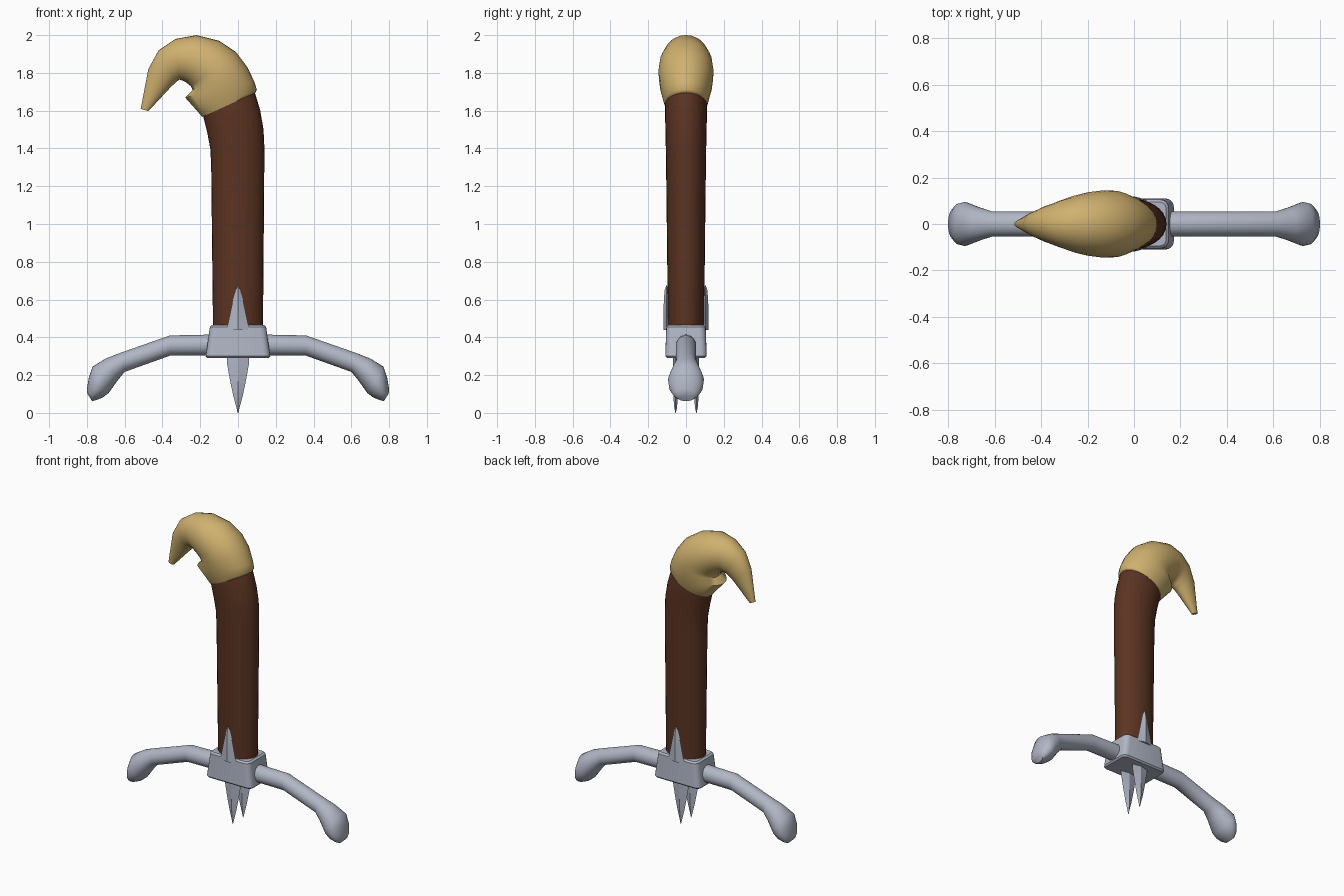
import bpy, bmesh, math

old = bpy.data.objects.get("Cube")
if old:
    bpy.data.objects.remove(old, do_unlink=True)


def material(name, rgb):
    m = bpy.data.materials.new(name)
    m.use_nodes = True
    m.diffuse_color = (*rgb, 1)
    m.node_tree.nodes["Principled BSDF"].inputs["Base Color"].default_value = (*rgb, 1)
    return m


steel = material("steel grey", (0.44, 0.47, 0.56))
leather = material("brown leather", (0.105, 0.034, 0.016))
horn = material("golden horn", (0.63, 0.44, 0.16))


def finish(name, bm, mat, angle):
    bmesh.ops.recalc_face_normals(bm, faces=bm.faces)
    me = bpy.data.meshes.new(name)
    bm.to_mesh(me)
    bm.free()
    me.materials.append(mat)
    ob = bpy.data.objects.new(name, me)
    bpy.context.collection.objects.link(ob)
    bpy.ops.object.select_all(action="DESELECT")
    ob.select_set(True)
    bpy.context.view_layer.objects.active = ob
    bpy.ops.object.shade_smooth_by_angle(angle=math.radians(angle))
    return ob


def loft(name, rings, mat, sides=28, y=0.0, mirror=1, angle=45):
    """Skin elliptical rings, each (x, z) of one edge, (x, z) of the other, y radius."""
    bm = bmesh.new()
    loops = []
    for (x1, z1), (x2, z2), ry in rings:
        loop = []
        for i in range(sides):
            t = 2 * math.pi * i / sides
            c = math.cos(t) / 2
            loop.append(bm.verts.new((mirror * ((x1 + x2) / 2 + c * (x1 - x2)),
                                      y + ry * math.sin(t),
                                      (z1 + z2) / 2 + c * (z1 - z2))))
        loops.append(loop)
    for a, b in zip(loops, loops[1:]):
        for i in range(sides):
            j = (i + 1) % sides
            bm.faces.new((a[i], a[j], b[j], b[i]))
    bm.faces.new(loops[0])
    bm.faces.new(loops[-1])
    return finish(name, bm, mat, angle)


# Grip: oval tube that bends over at the top
loft("grip", [
    ((0.132, 0.42), (-0.132, 0.42), 0.095),
    ((0.14, 1.40), (-0.142, 1.31), 0.106),
    ((0.135, 1.50), (-0.147, 1.40), 0.108),
    ((0.118, 1.60), (-0.162, 1.48), 0.110),
    ((0.088, 1.70), (-0.185, 1.575), 0.110),
    ((0.07, 1.74), (-0.20, 1.62), 0.105),
], leather)

# Hooked pommel
loft("pommel", [
    ((0.092, 1.695), (-0.19, 1.567), 0.112),
    ((0.10, 1.71), (-0.20, 1.58), 0.117),
    ((0.088, 1.75), (-0.28, 1.67), 0.136),
    ((0.05, 1.83), (-0.24, 1.71), 0.144),
    ((-0.01, 1.91), (-0.25, 1.73), 0.145),
    ((-0.10, 1.97), (-0.275, 1.75), 0.138),
    ((-0.22, 2.0), (-0.295, 1.76), 0.122),
    ((-0.33, 1.98), (-0.31, 1.765), 0.10),
    ((-0.42, 1.92), (-0.33, 1.75), 0.078),
    ((-0.475, 1.82), (-0.365, 1.715), 0.055),
    ((-0.515, 1.61), (-0.475, 1.597), 0.015),
], horn, angle=60)

# Guard block, narrower toward the top
bm = bmesh.new()
bmesh.ops.create_cube(bm, size=1)
for v in bm.verts:
    top = v.co.z > 0
    v.co.x *= 0.295 if top else 0.345
    v.co.y *= 0.208 if top else 0.22
    v.co.z = 0.465 if top else 0.29
upright = [e for e in bm.edges if abs(e.verts[0].co.z - e.verts[1].co.z) > 0.1]
bmesh.ops.bevel(bm, geom=upright, offset=0.035, segments=4, profile=0.5, affect="EDGES")
rims = [e for e in bm.edges if abs(e.verts[0].co.z - e.verts[1].co.z) < 0.01]
bmesh.ops.bevel(bm, geom=rims, offset=0.01, segments=1, affect="EDGES")
finish("guard_block", bm, steel, 35)

# Drooping cross arms with flared ends
arm = [
    ((0.12, 0.415), (0.12, 0.305), 0.054),
    ((0.36, 0.41), (0.36, 0.303), 0.053),
    ((0.62, 0.319), (0.60, 0.217), 0.054),
    ((0.70, 0.288), (0.635, 0.175), 0.072),
    ((0.77, 0.245), (0.685, 0.105), 0.095),
    ((0.79, 0.185), (0.715, 0.082), 0.089),
    ((0.80, 0.125), (0.75, 0.068), 0.066),
    ((0.797, 0.10), (0.772, 0.062), 0.042),
]
for side, s in (("left", 1), ("right", -1)):
    loft(side + "_cross_arm", arm, steel, mirror=s)


# Pointed tongues: ridged leaf shapes above and below the guard, front and back
def tongue(name, y, thick, profile):
    loft(name, [((w, z), (-w, z), thick * f) for z, w, f in profile],
         steel, sides=4, y=y, angle=20)


upper = [(0.44, 0.06, 1), (0.52, 0.043, 1), (0.60, 0.026, 0.9), (0.65, 0.011, 0.6), (0.675, 0.002, 0.1)]
lower = [(0.32, 0.06, 1), (0.26, 0.058, 1), (0.17, 0.042, 1), (0.09, 0.025, 0.9),
         (0.03, 0.009, 0.6), (0, 0.002, 0.1)]
for side, s in (("front", -1), ("back", 1)):
    tongue(side + "_upper_tongue", s * 0.103, 0.016, upper)
    tongue(side + "_lower_tongue", s * 0.055, 0.013, lower)
